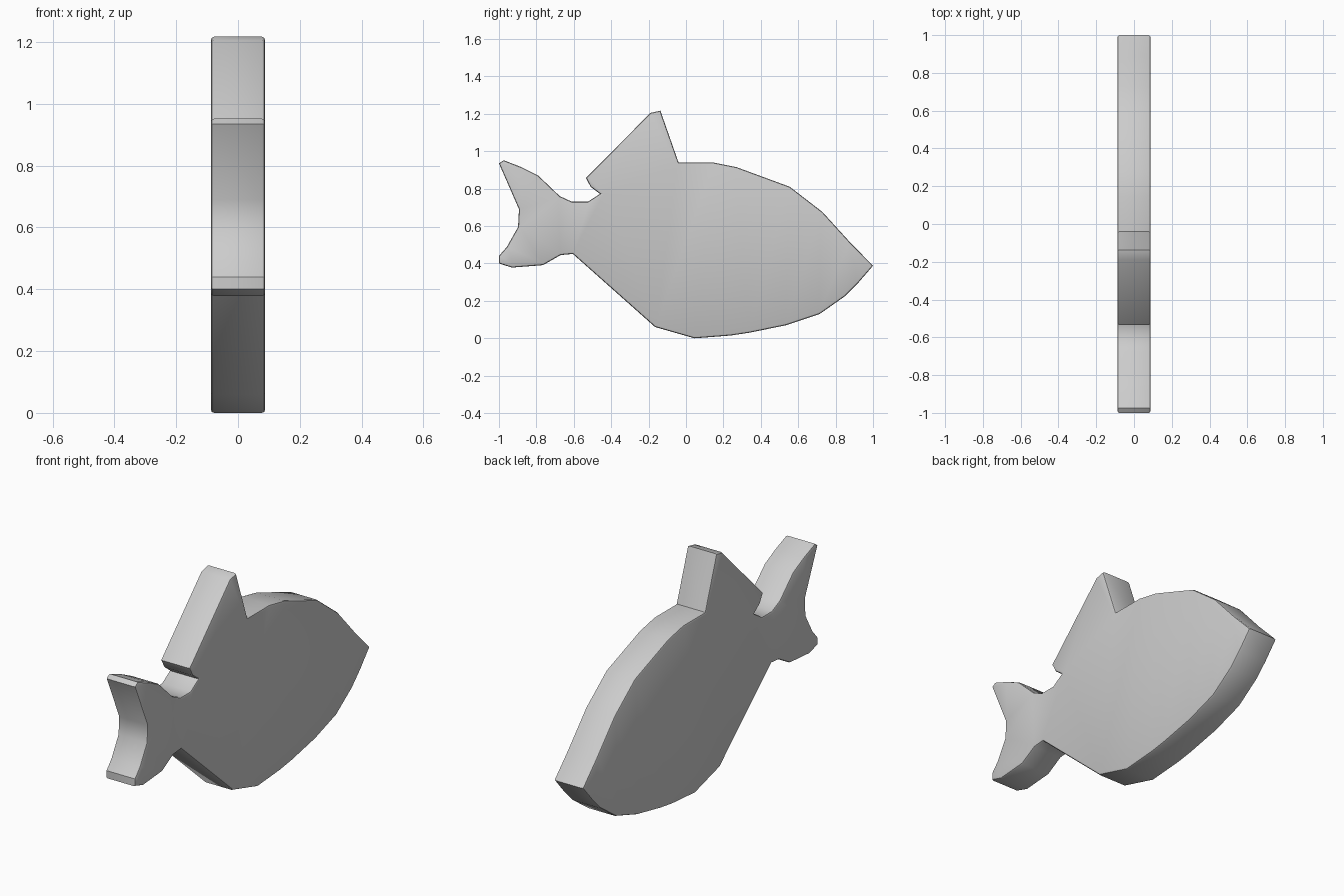
import bpy, bmesh, math

if "Cube" in bpy.data.objects:
    bpy.data.objects.remove(bpy.data.objects["Cube"])

HALF = 0.088
ROUND = 0.011

# Side outline as (y, z), counter-clockwise from the nose
back = [(1.0, .388), (.88, .51), (.73, .675), (.555, .81), (.27, .915), (.145, .94)]
dorsal_fin = [(-.04, .94), (-.137, 1.217), (-.19, 1.205), (-.535, .857),
              (-.51, .81), (-.46, .772)]
tail = [(-.525, .73), (-.61, .73), (-.675, .76), (-.79, .87), (-.88, .915),
        (-.975, .952), (-1.0, .935), (-.893, .69), (-.898, .595), (-.957, .49),
        (-1.0, .44), (-1.0, .4), (-.93, .378), (-.765, .391), (-.67, .445)]
belly = [(-.605, .451), (-.165, .06), (.045, 0), (.24, .015), (.34, .03),
         (.535, .07), (.715, .13), (.85, .225), (.92, .295)]
outline = back + dorsal_fin + tail + belly

# Extrude the outline to a slab
bm = bmesh.new()
face = bm.faces.new([bm.verts.new((-HALF, y, z)) for y, z in outline])
ext = bmesh.ops.extrude_face_region(bm, geom=[face], use_keep_orig=True)
new_verts = [g for g in ext["geom"] if isinstance(g, bmesh.types.BMVert)]
bmesh.ops.translate(bm, verts=new_verts, vec=(2 * HALF, 0, 0))
bmesh.ops.recalc_face_normals(bm, faces=bm.faces[:])

# Round only the rims of the two flat sides
rims = [e for e in bm.edges if abs(e.verts[0].co.x - e.verts[1].co.x) < 1e-5]
bmesh.ops.bevel(bm, geom=rims, offset=ROUND, offset_type='OFFSET', segments=2,
                profile=0.5, affect='EDGES', clamp_overlap=True)
bmesh.ops.triangulate(bm, faces=[f for f in bm.faces if len(f.verts) > 4])
bmesh.ops.recalc_face_normals(bm, faces=bm.faces[:])

mesh = bpy.data.meshes.new("fish_body")
bm.to_mesh(mesh)
bm.free()
fish = bpy.data.objects.new("fish_body", mesh)
bpy.context.collection.objects.link(fish)

# Smooth the gentle curves, keep corners sharp
bpy.context.view_layer.objects.active = fish
fish.select_set(True)
bpy.ops.object.shade_smooth_by_angle(angle=math.radians(35))
